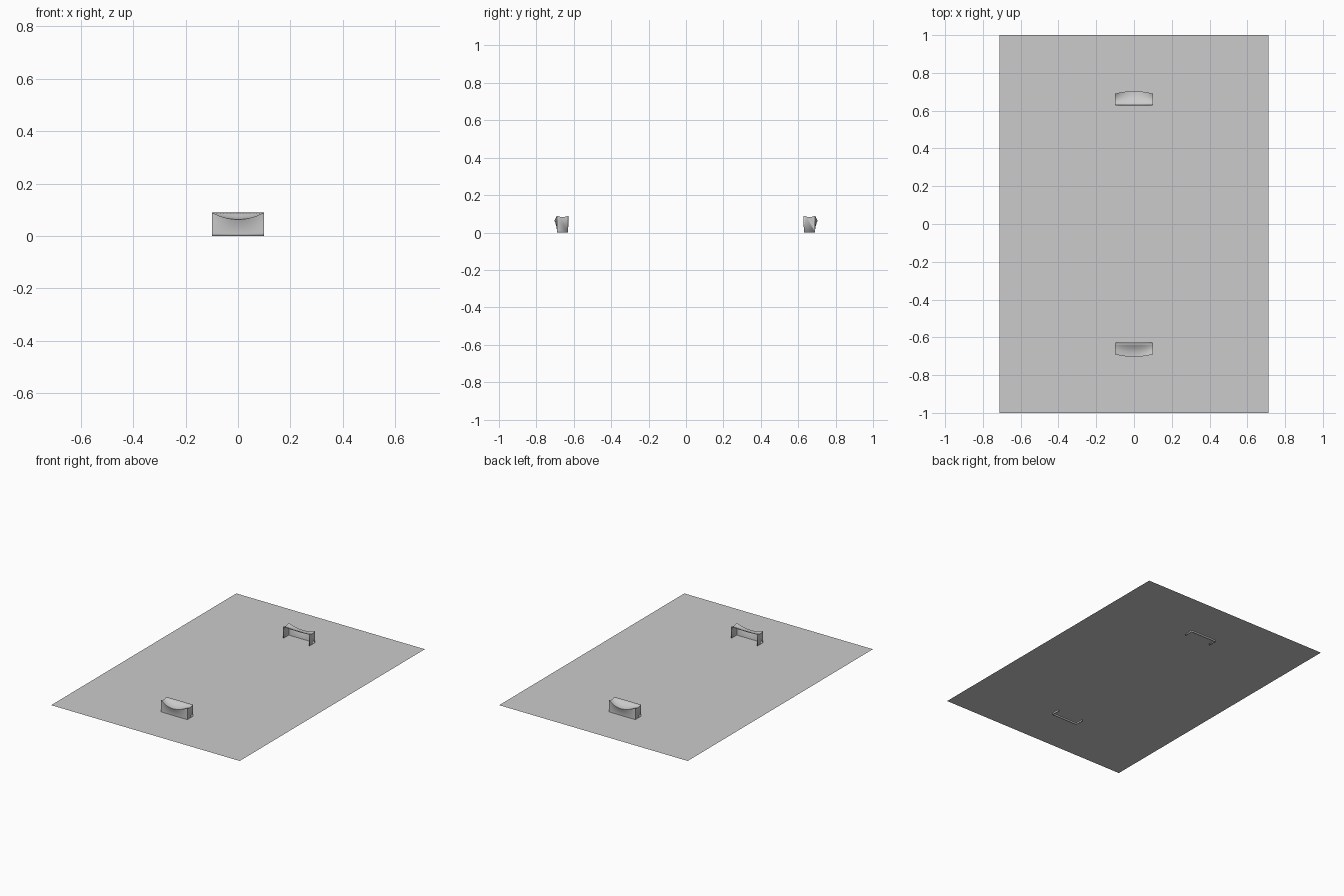
import bpy, bmesh, math

if "Cube" in bpy.data.objects:
    bpy.data.objects.remove(bpy.data.objects["Cube"])

# Flat panel
bpy.ops.mesh.primitive_plane_add(size=2, location=(0, 0, 0.01))
panel = bpy.context.object
panel.name = "panel"
panel.scale = (0.713, 1, 1)
bpy.ops.object.transform_apply(location=False, rotation=False, scale=True)

HALF, TOP, OUTER, INNER = 0.10, 0.09, -0.69, -0.63
COLS, WALL, LID = 16, 8, 6


def profile(x):
    """Section of the pull: up the bowed wall to the lip, then over the lid."""
    bow = 1 - (x / HALF) ** 2
    lip_z, lip_y = TOP - 0.027 * bow, OUTER - 0.013 * bow
    pts = []
    for j in range(WALL + 1):
        t = j / WALL
        pts.append((x, OUTER + (lip_y - OUTER) * t * t, lip_z * t))
    for j in range(1, LID + 1):
        s = j / LID
        dip = 0.008 * math.sin(math.pi * s)
        pts.append((x, lip_y + (INNER - lip_y) * s, lip_z + (TOP - lip_z) * s - dip))
    return pts


def make_pull(name, angle):
    bm = bmesh.new()
    # bowed wall and dished lid
    cols = [[bm.verts.new(p) for p in profile(HALF * (2 * i / COLS - 1))]
            for i in range(COLS + 1)]
    for a, b in zip(cols, cols[1:]):
        for j in range(len(a) - 1):
            bm.faces.new((a[j], b[j], b[j + 1], a[j + 1]))
    # side walls, the inner side stays open
    for col, x in ((cols[-1], HALF), (cols[0], -HALF)):
        loop = [col[0], bm.verts.new((x, INNER, 0))] + col[:0:-1]
        bm.faces.new(loop if x > 0 else loop[::-1])
    mesh = bpy.data.meshes.new(name)
    bm.to_mesh(mesh)
    bm.free()
    ob = bpy.data.objects.new(name, mesh)
    bpy.context.collection.objects.link(ob)
    ob.rotation_euler.z = angle
    bpy.ops.object.select_all(action='DESELECT')
    ob.select_set(True)
    bpy.context.view_layer.objects.active = ob
    bpy.ops.object.shade_smooth_by_angle(angle=math.radians(40))
    # thin sheet thickness
    shell = ob.modifiers.new("thickness", 'SOLIDIFY')
    shell.thickness = 0.004
    shell.offset = -1


make_pull("front_pull_handle", 0)
make_pull("back_pull_handle", math.pi)
